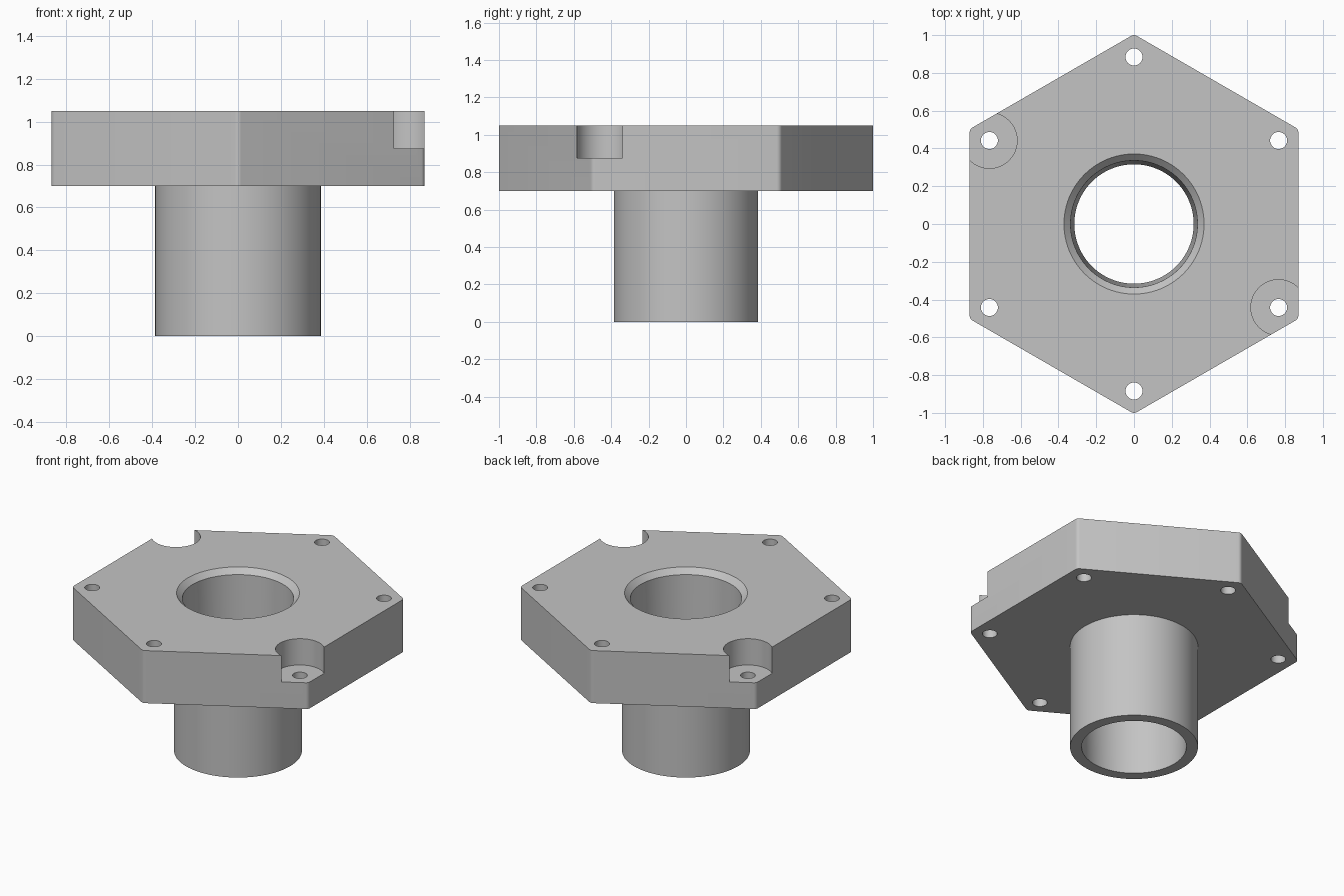
import bpy
from math import sin, cos, radians, tau

if "Cube" in bpy.data.objects:
    bpy.data.objects.remove(bpy.data.objects["Cube"], do_unlink=True)

BOTTOM, TOP, LEDGE = 0.70, 1.05, 0.875
BOLT_CIRCLE = 0.884

# Single plain metal colour
metal = bpy.data.materials.new("grey metal")
metal.use_nodes = True
colour = (0.55, 0.55, 0.55, 1)
metal.diffuse_color = colour
metal.node_tree.nodes["Principled BSDF"].inputs["Base Color"].default_value = colour


def stack(name, rings):
    """Closed solid from a list of rings with equal point counts, bottom to top."""
    n = len(rings[0])
    verts = [p for ring in rings for p in ring]
    faces = [list(range(n))[::-1], [(len(rings) - 1) * n + i for i in range(n)]]
    for k in range(len(rings) - 1):
        for i in range(n):
            j = (i + 1) % n
            faces.append((k * n + i, k * n + j, (k + 1) * n + j, (k + 1) * n + i))
    mesh = bpy.data.meshes.new(name)
    mesh.from_pydata(verts, [], faces)
    mesh.materials.append(metal)
    obj = bpy.data.objects.new(name, mesh)
    bpy.context.collection.objects.link(obj)
    return obj


def turned(name, profile, x=0, y=0, sides=96):
    """Round solid from (radius, height) pairs."""
    return stack(name, [[(x + r * cos(tau * i / sides), y + r * sin(tau * i / sides), z)
                         for i in range(sides)] for r, z in profile])


def hexagon(z, apothem=0.87, fillet=0.03, steps=6):
    """Hexagon with small rounded corners, pointing along y."""
    reach = (apothem - fillet) / cos(radians(30))
    ring = []
    for k in range(6):
        a = 30 + 60 * k
        for s in range(steps + 1):
            b = radians(a - 30 + 60 * s / steps)
            ring.append((reach * cos(radians(a)) + fillet * cos(b),
                         reach * sin(radians(a)) + fillet * sin(b), z))
    return ring


def combine(target, tool, operation):
    mod = target.modifiers.new(operation.lower(), "BOOLEAN")
    mod.operation, mod.object, mod.solver = operation, tool, "EXACT"
    bpy.context.view_layer.objects.active = target
    bpy.ops.object.modifier_apply(modifier=mod.name)
    bpy.data.objects.remove(tool, do_unlink=True)


# Hexagonal flange joined to the round neck
body = stack("flanged_bushing", [hexagon(BOTTOM), hexagon(TOP)])
combine(body, turned("neck", [(0.386, 0), (0.386, 0.85)]), "UNION")

# Tapered through bore with a chamfered mouth
combine(body, turned("bore", [(0.316, -0.1), (0.316, 0), (0.336, TOP - 0.035),
                              (0.371, TOP), (0.471, TOP + 0.1)]), "DIFFERENCE")

# Six bolt holes, two opposite ones with a counterbore open to the edge
for k in range(6):
    a = radians(30 + 60 * k)
    x, y = BOLT_CIRCLE * cos(a), BOLT_CIRCLE * sin(a)
    combine(body, turned("bolt_hole", [(0.045, 0.6), (0.045, 1.2)], x, y, 40), "DIFFERENCE")
    if k in (2, 5):
        combine(body, turned("counterbore", [(0.147, LEDGE), (0.147, 1.2)], x, y, 64),
                "DIFFERENCE")

# Smooth round walls, crisp edges
bpy.ops.object.select_all(action="DESELECT")
body.select_set(True)
bpy.context.view_layer.objects.active = body
bpy.ops.object.shade_smooth_by_angle(angle=radians(25))
